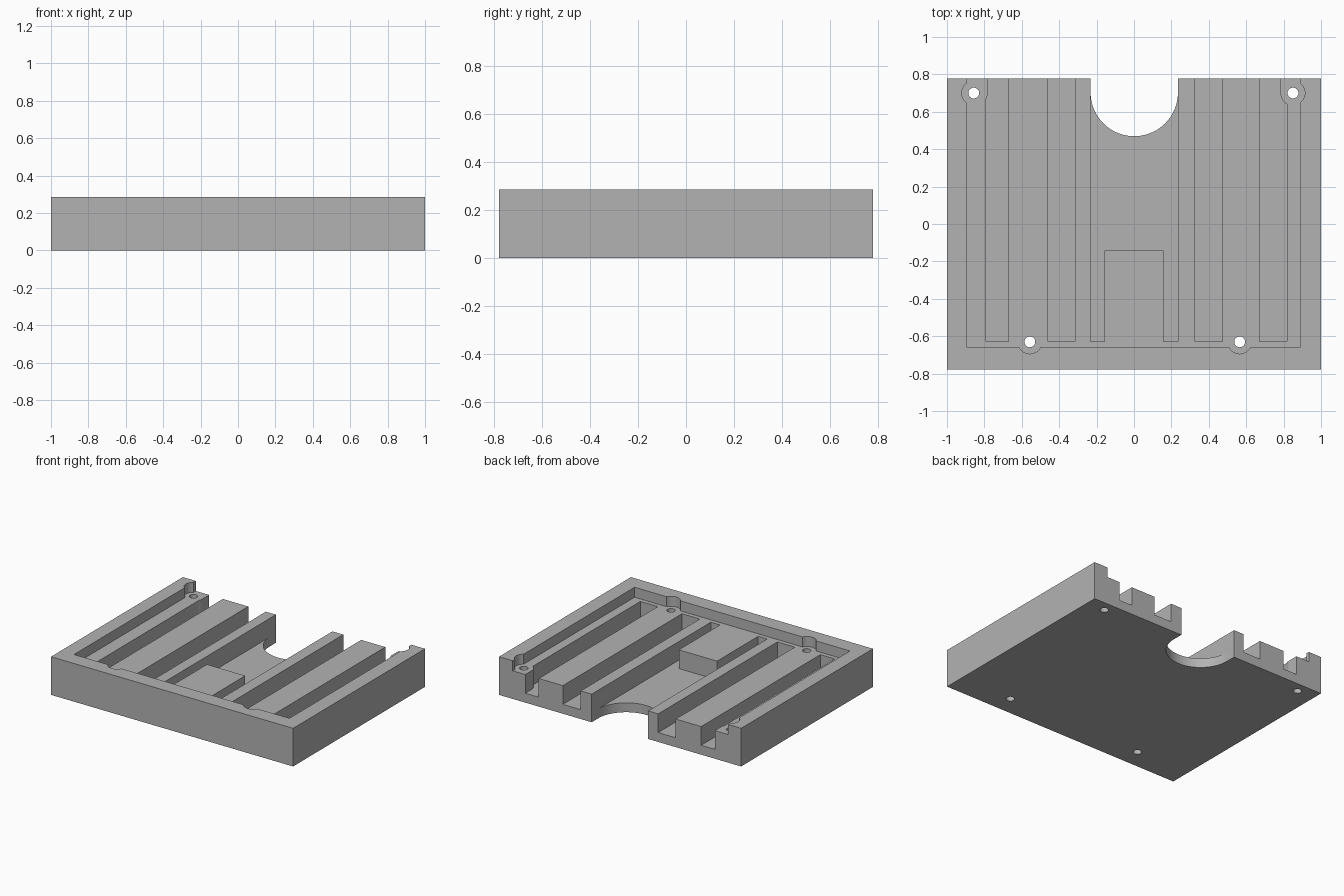
import bpy
import math

if "Cube" in bpy.data.objects:
    bpy.data.objects.remove(bpy.data.objects["Cube"])

# Main levels: top of rim, top of ribs, floor of channels
TOP, LEDGE, FLOOR = 0.285, 0.21, 0.07
BACK, OVER = 0.778, 0.9

grey = bpy.data.materials.new("plain grey")
grey.use_nodes = True
colour = (0.45, 0.45, 0.45, 1)
grey.diffuse_color = colour
grey.node_tree.nodes["Principled BSDF"].inputs["Base Color"].default_value = colour


def box(name, x0, x1, y0, y1, z0, z1):
    bpy.ops.mesh.primitive_cube_add(
        size=1, location=((x0 + x1) / 2, (y0 + y1) / 2, (z0 + z1) / 2))
    ob = bpy.context.object
    ob.name = name
    ob.scale = (x1 - x0, y1 - y0, z1 - z0)
    bpy.ops.object.transform_apply(location=True, rotation=True, scale=True)
    return ob


def disc(name, x, y, r, z0, z1, sides=48):
    bpy.ops.mesh.primitive_cylinder_add(
        vertices=sides, radius=r, depth=z1 - z0, location=(x, y, (z0 + z1) / 2))
    ob = bpy.context.object
    ob.name = name
    bpy.ops.object.transform_apply(location=True, rotation=True, scale=True)
    return ob


def combine(target, tool, operation):
    mod = target.modifiers.new(operation.lower(), "BOOLEAN")
    mod.operation = operation
    mod.solver = "EXACT"
    mod.object = tool
    bpy.context.view_layer.objects.active = target
    bpy.ops.object.modifier_apply(modifier=mod.name)
    bpy.data.objects.remove(tool)


tray = box("channel_tray", -1, 1, -BACK, BACK, 0, TOP)

# Shallow recess inside the rim, open at the back
combine(tray, box("recess", -0.893, 0.887, -0.66, OVER, LEDGE, 0.4), "DIFFERENCE")

# Long channels between the ribs
for x0, x1 in ((-0.79, -0.67), (-0.46, -0.315), (-0.232, 0.235),
               (0.325, 0.473), (0.672, 0.817)):
    combine(tray, box("channel", x0, x1, -0.628, OVER, FLOOR, 0.4), "DIFFERENCE")

# Raised block at the front of the middle channel
combine(tray, box("middle_block", -0.157, 0.159, -0.64, -0.142, 0.05, LEDGE), "UNION")

# Round opening at the back
combine(tray, disc("round_cut", 0.0015, 0.703, 0.2335, -0.1, 0.4, 96), "DIFFERENCE")
combine(tray, box("straight_cut", -0.232, 0.235, 0.703, OVER, -0.1, 0.4), "DIFFERENCE")

# Screw bosses beside the outer channels
for x, inner, outer in ((-0.857, -0.783, -0.85), (0.85, 0.783, 0.86)):
    combine(tray, disc("boss", x, 0.70, abs(x - inner), 0.05, LEDGE), "UNION")
    lo, hi = sorted((inner, outer))
    combine(tray, box("boss_back", lo, hi, 0.70, BACK, 0.05, LEDGE), "UNION")

# Screw holes, with round clearance cut into the rim
for x, y in ((-0.857, 0.70), (0.85, 0.70), (-0.557, -0.63), (0.565, -0.63)):
    combine(tray, disc("clearance", x, y, 0.064, LEDGE, 0.4), "DIFFERENCE")
    combine(tray, disc("screw_hole", x, y, 0.029, -0.1, 0.4, 32), "DIFFERENCE")

tray.data.materials.clear()
tray.data.materials.append(grey)
bpy.ops.object.select_all(action="DESELECT")
tray.select_set(True)
bpy.context.view_layer.objects.active = tray
bpy.ops.object.shade_smooth_by_angle(angle=math.radians(30))
